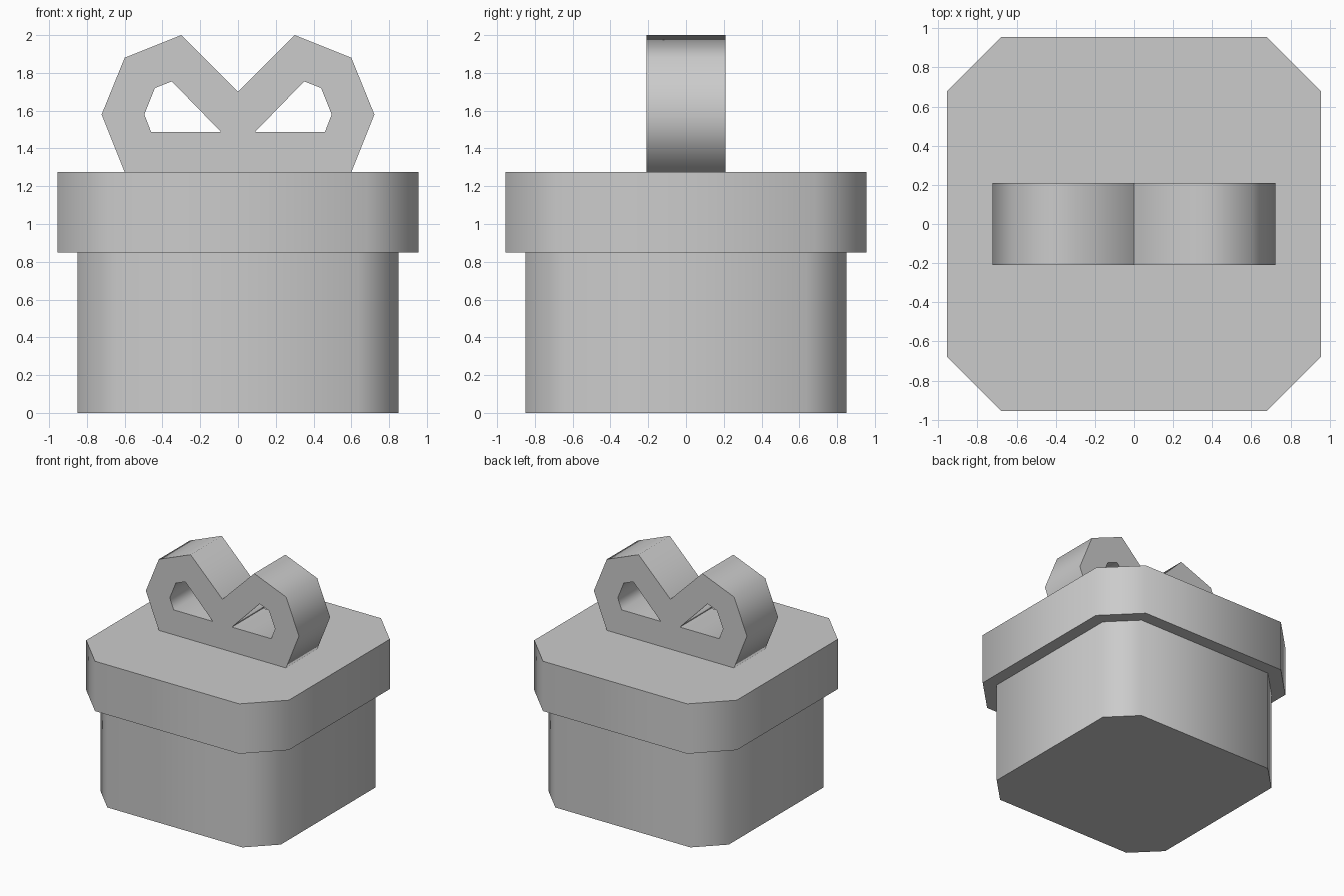
import bpy, bmesh
from math import radians
from mathutils import Matrix

if "Cube" in bpy.data.objects:
    bpy.data.objects.remove(bpy.data.objects["Cube"])


def finish(name, bm):
    bmesh.ops.remove_doubles(bm, verts=bm.verts, dist=1e-4)
    bmesh.ops.recalc_face_normals(bm, faces=bm.faces)
    mesh = bpy.data.meshes.new(name)
    bm.to_mesh(mesh)
    bm.free()
    obj = bpy.data.objects.new(name, mesh)
    bpy.context.collection.objects.link(obj)
    bpy.ops.object.select_all(action='DESELECT')
    obj.select_set(True)
    bpy.context.view_layer.objects.active = obj
    bpy.ops.object.shade_smooth_by_angle(angle=radians(75))
    return obj


def chamfered_box(name, half, cut, z0, z1):
    bm = bmesh.new()
    bmesh.ops.create_cube(bm, size=2)
    bmesh.ops.transform(bm, verts=bm.verts, matrix=(
        Matrix.Translation((0, 0, (z0 + z1) / 2))
        @ Matrix.Diagonal((half, half, (z1 - z0) / 2, 1))))
    upright = [e for e in bm.edges if abs(e.verts[0].co.z - e.verts[1].co.z) > 0.01]
    bmesh.ops.bevel(bm, geom=upright, offset=cut, offset_type='OFFSET',
                    segments=1, affect='EDGES')
    return finish(name, bm)


# Box and overhanging lid
chamfered_box("box_body", 0.85, 0.213, 0.0, 0.85)
chamfered_box("box_lid", 0.955, 0.275, 0.85, 1.275)

# Bow: two-lobed outline with a hole in each lobe, extruded in depth
lobe = [(0.6, 1.275), (0.722, 1.58), (0.6, 1.88), (0.3, 2.0)]
hole = [(0.09, 1.487), (0.46, 1.487), (0.496, 1.58), (0.44, 1.72), (0.35, 1.755)]


def mirror(points):
    return [(-x, z) for x, z in reversed(points)]


curve = bpy.data.curves.new("bow_outline", 'CURVE')
curve.dimensions = '2D'
curve.fill_mode = 'BOTH'
curve.extrude = 0.21
for points in (lobe + [(0, 1.7)] + mirror(lobe), hole, mirror(hole)):
    spline = curve.splines.new('POLY')
    spline.points.add(len(points) - 1)
    for p, (x, z) in zip(spline.points, points):
        p.co = (x, z, 0, 1)
    spline.use_cyclic_u = True
outline = bpy.data.objects.new("bow_outline", curve)
bpy.context.collection.objects.link(outline)
bpy.context.view_layer.update()
flat = bpy.data.meshes.new_from_object(
    outline.evaluated_get(bpy.context.evaluated_depsgraph_get()))
bm = bmesh.new()
bm.from_mesh(flat)
bmesh.ops.rotate(bm, verts=bm.verts, matrix=Matrix.Rotation(radians(90), 3, 'X'))
finish("bow", bm)
bpy.data.objects.remove(outline)
bpy.data.meshes.remove(flat)
